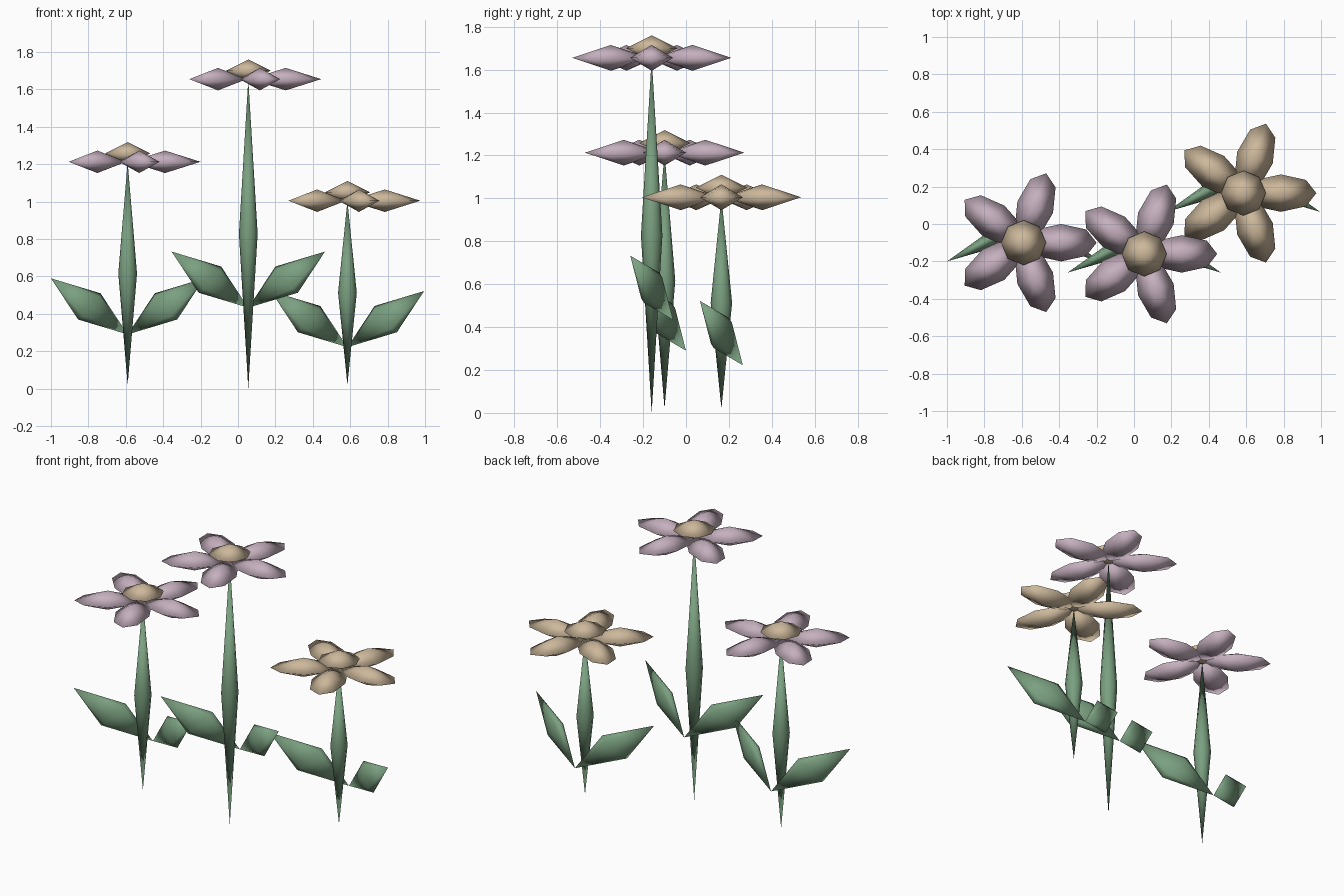
import bpy, bmesh
from math import sin, cos, pi, tau
from mathutils import Vector

if "Cube" in bpy.data.objects:
    bpy.data.objects.remove(bpy.data.objects["Cube"])


def material(name, color):
    m = bpy.data.materials.new(name)
    m.use_nodes = True
    m.diffuse_color = (*color, 1)
    m.node_tree.nodes["Principled BSDF"].inputs["Base Color"].default_value = (*color, 1)
    return m


green = material("leaf green", (0.195, 0.35, 0.215))
mauve = material("petal mauve", (0.565, 0.435, 0.52))
tan = material("pollen tan", (0.61, 0.48, 0.33))


def spindle(name, mat, center, a, b, pole, sides=8):
    """Smooth double pyramid: elliptical ring on a and b, points at +-pole."""
    center, a, b, pole = map(Vector, (center, a, b, pole))
    bm = bmesh.new()
    ring = [bm.verts.new(center + a * cos(tau * i / sides) + b * sin(tau * i / sides))
            for i in range(sides)]
    for tip in (bm.verts.new(center + pole), bm.verts.new(center - pole)):
        for i in range(sides):
            bm.faces.new((ring[i], ring[(i + 1) % sides], tip))
    bmesh.ops.recalc_face_normals(bm, faces=bm.faces)
    for f in bm.faces:
        f.smooth = True
    mesh = bpy.data.meshes.new(name)
    bm.to_mesh(mesh)
    bm.free()
    mesh.materials.append(mat)
    obj = bpy.data.objects.new(name, mesh)
    bpy.context.collection.objects.link(obj)
    return obj


def flower(label, x, y, foot, head, leaf_z, petal_mat):
    # Stem
    mid, half = (foot + head) / 2, (head - foot) / 2
    spindle(label + "_stem", green, (x, y, mid), (0.05, 0, 0), (0, 0.05, 0), (0, 0, half))

    # Pair of mirrored leaves, leaning forward
    for side, s in (("left", 1), ("right", -1)):
        length = Vector((s * 0.205, -0.1, 0.15))
        width = Vector((s * 0.06, -0.036, -0.07))
        thick = length.cross(width).normalized() * 0.038
        spindle(f"{label}_{side}_leaf", green, (x + s * 0.205, y, leaf_z), width, thick, length)

    # Five petals around the head
    for i in range(5):
        t = tau * i / 5
        out = Vector((cos(t), sin(t), 0))
        across = Vector((-sin(t), cos(t), 0))
        spindle(f"{label}_petal_{i + 1}", petal_mat, Vector((x, y, head)) + out * 0.2,
                out * 0.19, across * 0.1, (0, 0, 0.06))

    # Flower centre
    spindle(label + "_centre", tan, (x, y, head + 0.045), (0.12, 0, 0), (0, 0.12, 0), (0, 0, 0.06))


flower("right_flower", -0.59, -0.1, 0.02, 1.213, 0.44, mauve)
flower("middle_flower", 0.055, -0.16, 0.0, 1.655, 0.583, mauve)
flower("left_flower", 0.585, 0.165, 0.02, 1.005, 0.372, tan)
